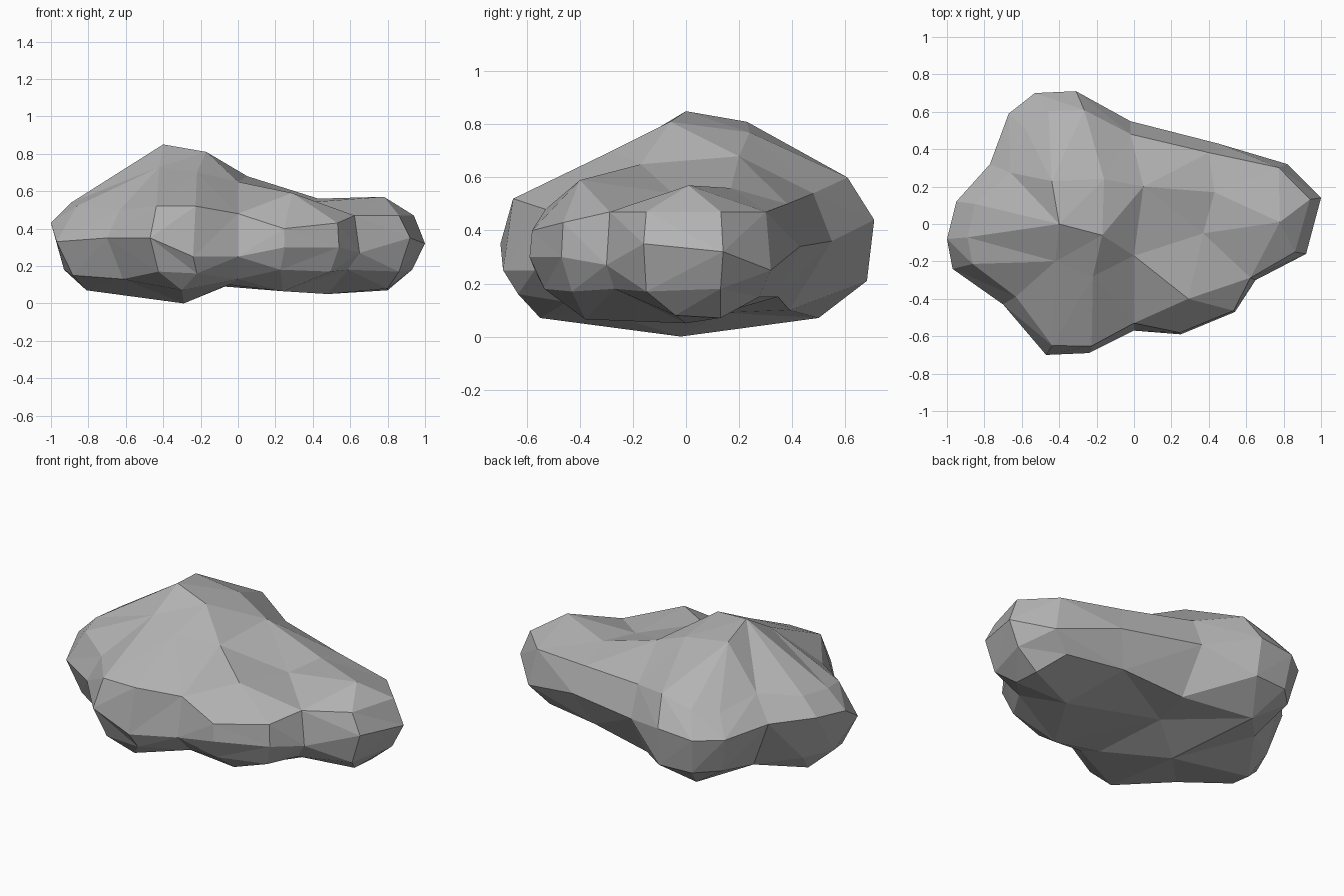
import bpy
import bmesh
from mathutils import Vector
from mathutils.geometry import delaunay_2d_cdt

default_cube = bpy.data.objects.get("Cube")
if default_cube:
    bpy.data.objects.remove(default_cube, do_unlink=True)

# Widest outline, one column per corner:
# x, y, underside inset, underside height, belt height, rim inset, rim height
OUTLINE = [
    (-1, -.08, .07, .18, .43, .11, .54),
    (-.95, .12, .1, .18, .45, .1, .55),
    (-.77, .32, .15, .14, .44, .12, .58),
    (-.67, .59, .06, .21, .42, .12, .53),
    (-.53, .7, .04, .21, .42, .12, .55),
    (-.31, .71, .03, .21, .44, .11, .6),
    (-.02, .55, .16, .1, .36, .07, .54),
    (.45, .43, .12, .15, .34, .07, .5),
    (.82, .32, .12, .15, .25, .05, .47),
    (1, .14, .07, .18, .32, .06, .47),
    (.92, -.16, .06, .17, .35, .06, .47),
    (.65, -.3, .07, .18, .27, .03, .47),
    (.54, -.47, .06, .17, .3, .01, .43),
    (.25, -.59, .06, .18, .3, .01, .4),
    (0, -.57, .12, .13, .25, .04, .48),
    (-.24, -.69, .06, .16, .25, .04, .52),
    (-.47, -.7, .08, .17, .35, .06, .52),
    (-.7, -.43, .1, .13, .35, .08, .5),
    (-.97, -.24, .09, .15, .33, .11, .52),
]
# Peaks and ridge points on the upper surface
CREST = [
    (-.4, 0, .85), (-.44, .23, .81), (-.17, -.06, .81), (-.16, .24, .77),
    (.05, .2, .68), (0, -.17, .65), (.29, -.4, .59), (.43, .17, .56),
    (.37, -.05, .54), (.78, .01, .57), (-.22, -.28, .7), (-.42, -.2, .73),
]
# Corners of the uneven underside
BASE = [
    (-.29, -.02, 0), (-.81, 0, .07), (-.42, .5, .07), (-.07, .14, .09),
    (.48, 0, .05), (.8, .13, .07), (.8, -.04, .08), (.24, -.38, .065),
    (-.05, -.35, .1), (-.3, -.55, .07),
]


def add_ring(bm, columns):
    """Add a ring from (x, y, inset towards the middle, height) columns."""
    ring = []
    for x, y, inset, height in columns:
        plan = Vector((x, y))
        plan *= 1 - inset / plan.length
        ring.append(bm.verts.new((plan.x, plan.y, height)))
    return ring


def bridge(bm, lower, upper):
    """Join two rings with triangles, folding each quad along its outer diagonal."""
    count = len(lower)
    for i in range(count):
        j = (i + 1) % count
        a, b, c, d = lower[i], lower[j], upper[j], upper[i]
        across = ((a.co + c.co) / 2).xy.length > ((b.co + d.co) / 2).xy.length
        triangles = ((a, b, c), (a, c, d)) if across else ((a, b, d), (b, c, d))
        for triangle in triangles:
            bm.faces.new(triangle)


def cap(bm, ring, corners):
    """Close a ring with facets that pass through the given corner points."""
    points = ring + [bm.verts.new(corner) for corner in corners]
    plan = [v.co.xy for v in points]
    result = delaunay_2d_cdt(plan, [], [list(range(len(ring)))], 1, 1e-5)
    faces, sources = result[2], result[3]
    for face in faces:
        bm.faces.new([points[sources[k][0]] for k in face])


bm = bmesh.new()

# Rounded side band
under_ring = add_ring(bm, [(x, y, inset, z) for x, y, inset, z, *_ in OUTLINE])
belt_ring = add_ring(bm, [(c[0], c[1], 0, c[4]) for c in OUTLINE])
rim_ring = add_ring(bm, [(x, y, inset, z) for x, y, *_, inset, z in OUTLINE])
bridge(bm, under_ring, belt_ring)
bridge(bm, belt_ring, rim_ring)

# Faceted top and underside
cap(bm, rim_ring, CREST)
cap(bm, under_ring, BASE)

bmesh.ops.recalc_face_normals(bm, faces=bm.faces)
mesh = bpy.data.meshes.new("boulder")
bm.to_mesh(mesh)
bm.free()

# Single flat stone colour
stone = bpy.data.materials.new("stone_grey")
stone.use_nodes = True
colour = (.45, .45, .45, 1)
stone.diffuse_color = colour
stone.node_tree.nodes["Principled BSDF"].inputs["Base Color"].default_value = colour
mesh.materials.append(stone)

boulder = bpy.data.objects.new("boulder", mesh)
bpy.context.collection.objects.link(boulder)
